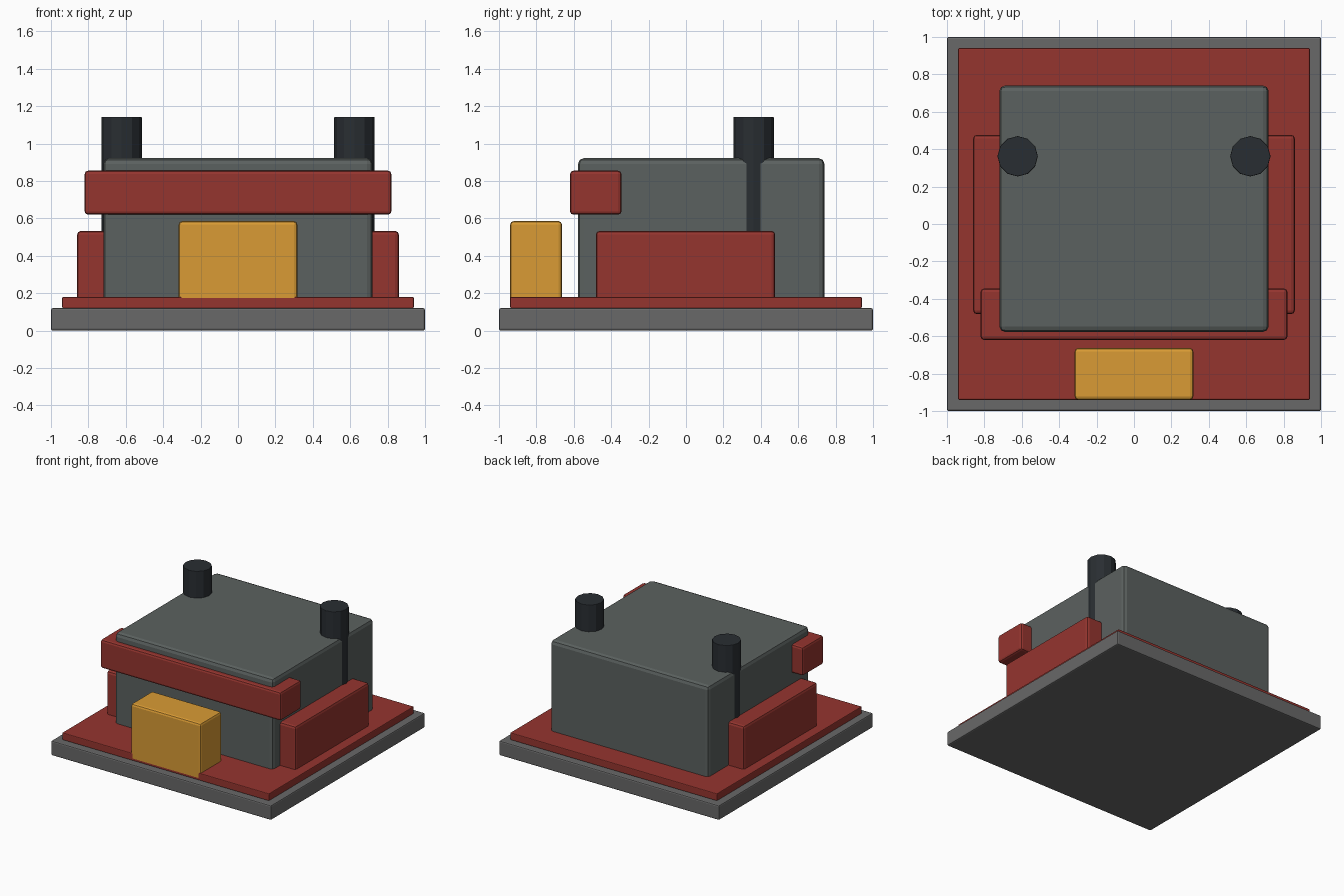
import bpy

if "Cube" in bpy.data.objects:
    bpy.data.objects.remove(bpy.data.objects["Cube"])


def mat(name, rgb):
    m = bpy.data.materials.new(name)
    m.diffuse_color = (*rgb, 1)
    m.use_nodes = True
    m.node_tree.nodes["Principled BSDF"].inputs["Base Color"].default_value = m.diffuse_color
    return m


GREY = mat("stone_grey", (0.14, 0.14, 0.14))
WALL = mat("wall_grey", (0.105, 0.12, 0.115))
RED = mat("red", (0.30, 0.035, 0.028))
YELLOW = mat("yellow", (0.70, 0.33, 0.035))
DARK = mat("dark", (0.022, 0.027, 0.032))


def finish(o, name, material, bevel):
    o.name = name
    o.data.materials.append(material)
    b = o.modifiers.new("bevel", 'BEVEL')
    b.width, b.segments = bevel, 2
    b.limit_method, b.angle_limit = 'ANGLE', 1.0
    return o


def box(name, x, y, z, material, bevel):
    """Bevelled box from (min, max) ranges."""
    bpy.ops.mesh.primitive_cube_add(size=1, location=[sum(r) / 2 for r in (x, y, z)])
    o = bpy.context.object
    o.scale = [r[1] - r[0] for r in (x, y, z)]
    bpy.ops.object.transform_apply(location=False, rotation=False, scale=True)
    return finish(o, name, material, bevel)


# Foundation and the coloured apron on it
box("foundation", (-1, 1), (-1, 1), (0, 0.12), GREY, 0.01)
box("apron", (-0.94, 0.94), (-0.94, 0.94), (0.12, 0.18), RED, 0.006)

# Main building, front band and entrance block
box("main_body", (-0.72, 0.72), (-0.577, 0.74), (0.12, 0.922), WALL, 0.03)
box("front_band", (-0.82, 0.82), (-0.62, -0.345), (0.62, 0.855), RED, 0.018)
box("entrance", (-0.317, 0.317), (-0.94, -0.663), (0.12, 0.585), YELLOW, 0.018)

# Side wings and chimneys, one per side
for side, s in (("left", -1), ("right", 1)):
    xs = sorted((s * 0.58, s * 0.86))
    box(side + "_wing", xs, (-0.482, 0.477), (0.12, 0.533), RED, 0.02)
    bpy.ops.mesh.primitive_cylinder_add(vertices=12, radius=0.108, depth=0.72,
                                        location=(s * 0.622, 0.362, 0.782))
    finish(bpy.context.object, side + "_chimney", DARK, 0.004)
